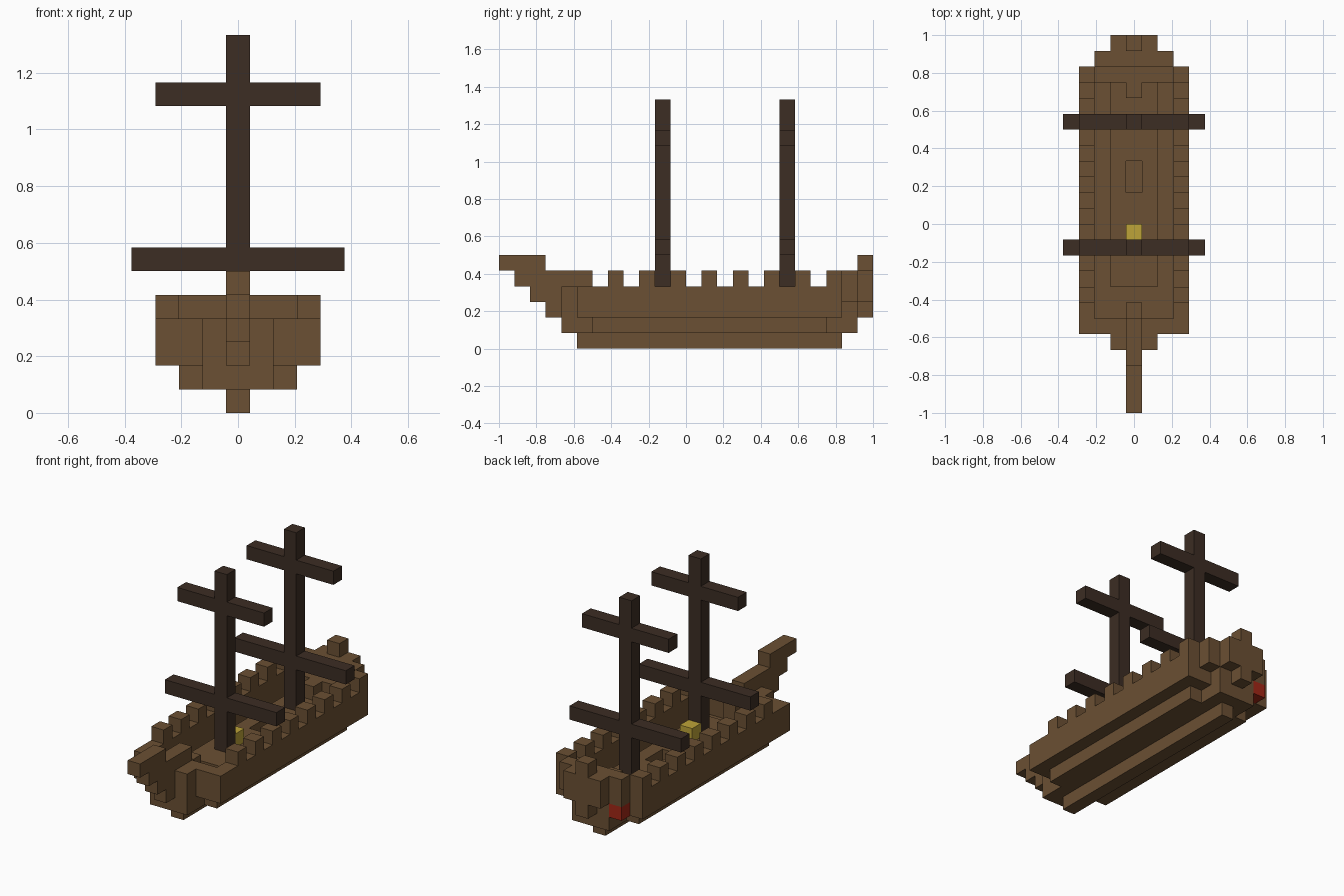
import bpy
import bmesh
from mathutils import Matrix, Vector

U = 1 / 12  # block size

old = bpy.data.objects.get("Cube")
if old:
    bpy.data.objects.remove(old, do_unlink=True)


def material(name, rgb):
    m = bpy.data.materials.new(name)
    m.use_nodes = True
    m.diffuse_color = (*rgb, 1)
    bsdf = next(n for n in m.node_tree.nodes if n.type == 'BSDF_PRINCIPLED')
    bsdf.inputs["Base Color"].default_value = (*rgb, 1)
    return m


oak = material("oak brown", (0.147, 0.08, 0.033))
dark = material("dark timber", (0.045, 0.026, 0.017))
gold = material("yellow", (0.51, 0.37, 0.04))
red = material("red", (0.36, 0.02, 0.008))


def part(name, mat, boxes):
    """Each box: half width in blocks about x (or an x pair), y range, z range, inclusive."""
    bm = bmesh.new()
    for xs, ys, zs in boxes:
        x0, x1 = xs if isinstance(xs, tuple) else (-xs, xs)
        lo = Vector(((x0 - 0.5) * U, ys[0] * U - 1, zs[0] * U))
        hi = Vector(((x1 + 0.5) * U, (ys[1] + 1) * U - 1, (zs[1] + 1) * U))
        mat4 = Matrix.Translation((lo + hi) / 2) @ Matrix.Diagonal((*(hi - lo), 1))
        bmesh.ops.create_cube(bm, size=1, matrix=mat4)
    me = bpy.data.meshes.new(name)
    bm.to_mesh(me)
    bm.free()
    me.materials.append(mat)
    ob = bpy.data.objects.new(name, me)
    bpy.context.collection.objects.link(ob)
    return ob


# Hull bottom
part("keel", oak, [(0, (5, 21), (0, 0))])
part("hull_bottom", oak, [(2, (6, 20), (1, 1)), (1, (4, 5), (1, 1)), (1, (21, 22), (1, 1))])

# Hull sides with battlements on every other block
for side, label in ((-3, "right"), (3, "left")):
    x = (side, side)
    part(label + "_side", oak, [(x, (5, 21), (2, 3))])
    part(label + "_battlements", oak, [(x, (j, j), (4, 4)) for j in range(7, 22, 2)])

# Deck with an open hatch
part("deck", oak, [(1, (8, 13), (2, 2)), (1, (16, 20), (2, 2)),
                   ((-1, -1), (14, 15), (2, 2)), ((1, 1), (14, 15), (2, 2))])

# Bow wall, stem and stepped bowsprit
part("bow", oak, [(2, (5, 5), (2, 3)), (1, (4, 4), (2, 3)), (0, (6, 6), (2, 3))])
part("bowsprit", oak, [(0, (3, 3), (2, 3)), (0, (2, 2), (3, 3)),
                       (0, (1, 5), (4, 4)), (0, (0, 2), (5, 5))])

# Stern wall and post
part("stern", oak, [(2, (21, 21), (2, 3)), (2, (22, 22), (3, 4)), (1, (22, 22), (2, 2)),
                    (1, (23, 23), (3, 4)), (0, (23, 23), (2, 2)), (0, (20, 20), (3, 3))])
part("stern_post", oak, [(0, (23, 23), (5, 5))])
part("stern_lamp", red, [((-2, -2), (22, 22), (2, 2))])

# Masts and yards
for j, label in ((10, "front"), (18, "rear")):
    y = (j, j)
    part(label + "_mast", dark, [(0, y, (3, 15))])
    part(label + "_lower_yard", dark, [((-4, -1), y, (6, 6)), ((1, 4), y, (6, 6))])
    part(label + "_upper_yard", dark, [((-3, -1), y, (13, 13)), ((1, 3), y, (13, 13))])

# Yellow block behind the front mast
part("deck_chest", gold, [(0, (11, 11), (3, 3))])
